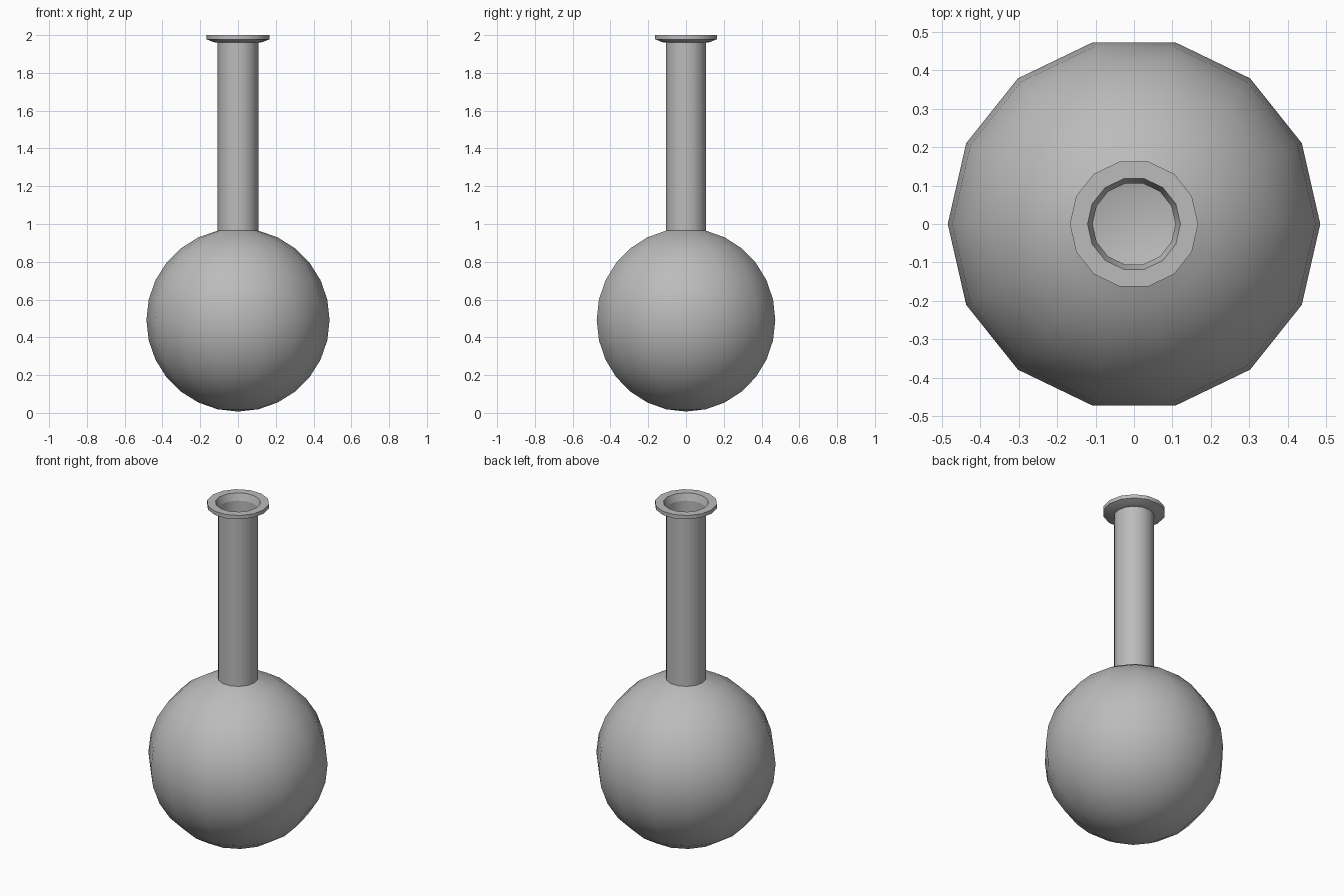
import bpy
import math

SIDES = 14
STEP = math.pi / SIDES
RADIUS = 0.485
CENTRE = 0.492

if "Cube" in bpy.data.objects:
    bpy.data.objects.remove(bpy.data.objects["Cube"])

grey = bpy.data.materials.new("light_grey")
grey.use_nodes = True
colour = (0.5, 0.5, 0.5, 1)
grey.diffuse_color = colour
grey.node_tree.nodes["Principled BSDF"].inputs["Base Color"].default_value = colour


def lathe(name, profile, pole=None, closed=False):
    """Spin a (radius, height) profile, listed bottom to top on the outside."""
    verts = [(r * math.cos(2 * STEP * i), r * math.sin(2 * STEP * i), z)
             for r, z in profile for i in range(SIDES)]
    rows = len(profile)
    faces = []
    for j in range(rows if closed else rows - 1):
        a, b = j * SIDES, (j + 1) % rows * SIDES
        for i in range(SIDES):
            n = (i + 1) % SIDES
            faces.append((a + i, a + n, b + n, b + i))
    if pole is not None:
        verts.append((0, 0, pole))
        faces += [(len(verts) - 1, (i + 1) % SIDES, i) for i in range(SIDES)]
    mesh = bpy.data.meshes.new(name)
    mesh.from_pydata(verts, [], faces)
    mesh.materials.append(grey)
    obj = bpy.data.objects.new(name, mesh)
    bpy.context.collection.objects.link(obj)
    bpy.ops.object.select_all(action="DESELECT")
    obj.select_set(True)
    bpy.context.view_layer.objects.active = obj
    bpy.ops.object.shade_smooth_by_angle(angle=math.radians(30))
    return obj


# Round bulb, open at the top where the neck joins
arc = [(RADIUS * math.sin(k * STEP), CENTRE - RADIUS * math.cos(k * STEP))
       for k in range(1, SIDES)]
lathe("bulb", arc, pole=CENTRE - RADIUS)

# Straight hollow neck
neck_radius, neck_base = arc[-1]
lip_base = 1.96
lathe("neck", [(neck_radius, neck_base), (neck_radius, lip_base)])

# Flared lip with a sloping inner wall
lathe("lip", [(neck_radius, lip_base), (0.13, 1.963), (0.167, 1.978),
              (0.167, 2.0), (0.121, 2.0)], closed=True)
